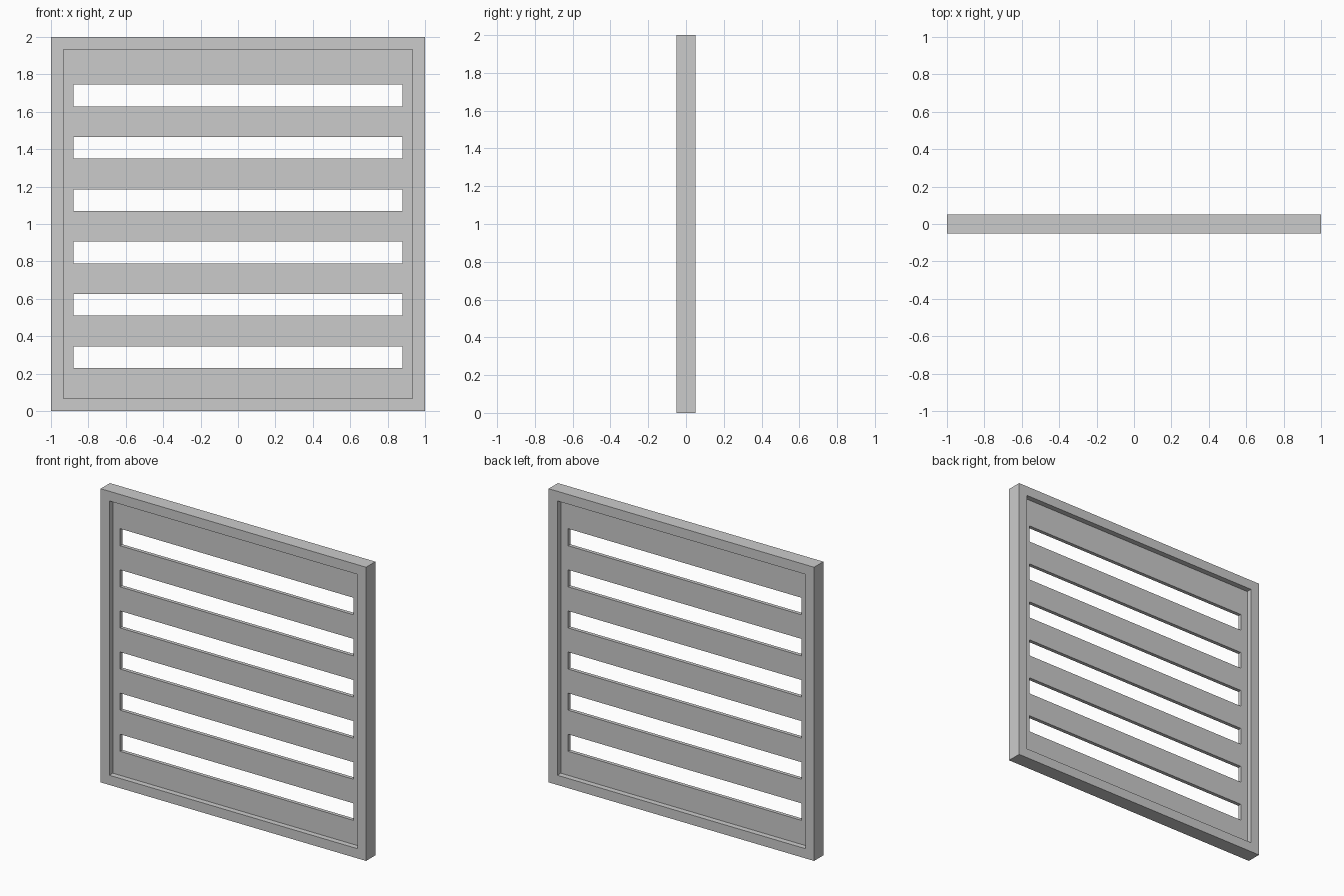
import bpy, bmesh

if "Cube" in bpy.data.objects:
    bpy.data.objects.remove(bpy.data.objects["Cube"])


def pierced_plate(name, xs, zs, is_hole, thickness):
    """Upright plate on a grid of x and z cuts, leaving out the hole cells."""
    bm = bmesh.new()
    grid = [[bm.verts.new((x, 0, z)) for x in xs] for z in zs]
    for j in range(len(zs) - 1):
        for i in range(len(xs) - 1):
            if not is_hole(i, j):
                bm.faces.new((grid[j][i], grid[j][i + 1],
                              grid[j + 1][i + 1], grid[j + 1][i]))
    mesh = bpy.data.meshes.new(name)
    bm.to_mesh(mesh)
    bm.free()
    obj = bpy.data.objects.new(name, mesh)
    bpy.context.collection.objects.link(obj)
    solid = obj.modifiers.new("thickness", 'SOLIDIFY')
    solid.thickness = thickness
    solid.offset = 0
    return obj


BORDER = 0.066
INNER = 1 - BORDER

# Outer square frame
pierced_plate("outer_frame", [-1, -INNER, INNER, 1],
              [0, BORDER, 2 - BORDER, 2],
              lambda i, j: i == 1 and j == 1, 0.1)

# Thin recessed panel with six evenly spaced horizontal slots
SLOT_HALF = 0.058
zs = [BORDER]
for k in range(6):
    centre = 0.2875 + 0.28 * k
    zs += [centre - SLOT_HALF, centre + SLOT_HALF]
zs.append(2 - BORDER)
pierced_plate("slatted_panel", [-INNER, -0.88, 0.88, INNER], zs,
              lambda i, j: i == 1 and j % 2 == 1, 0.025)
